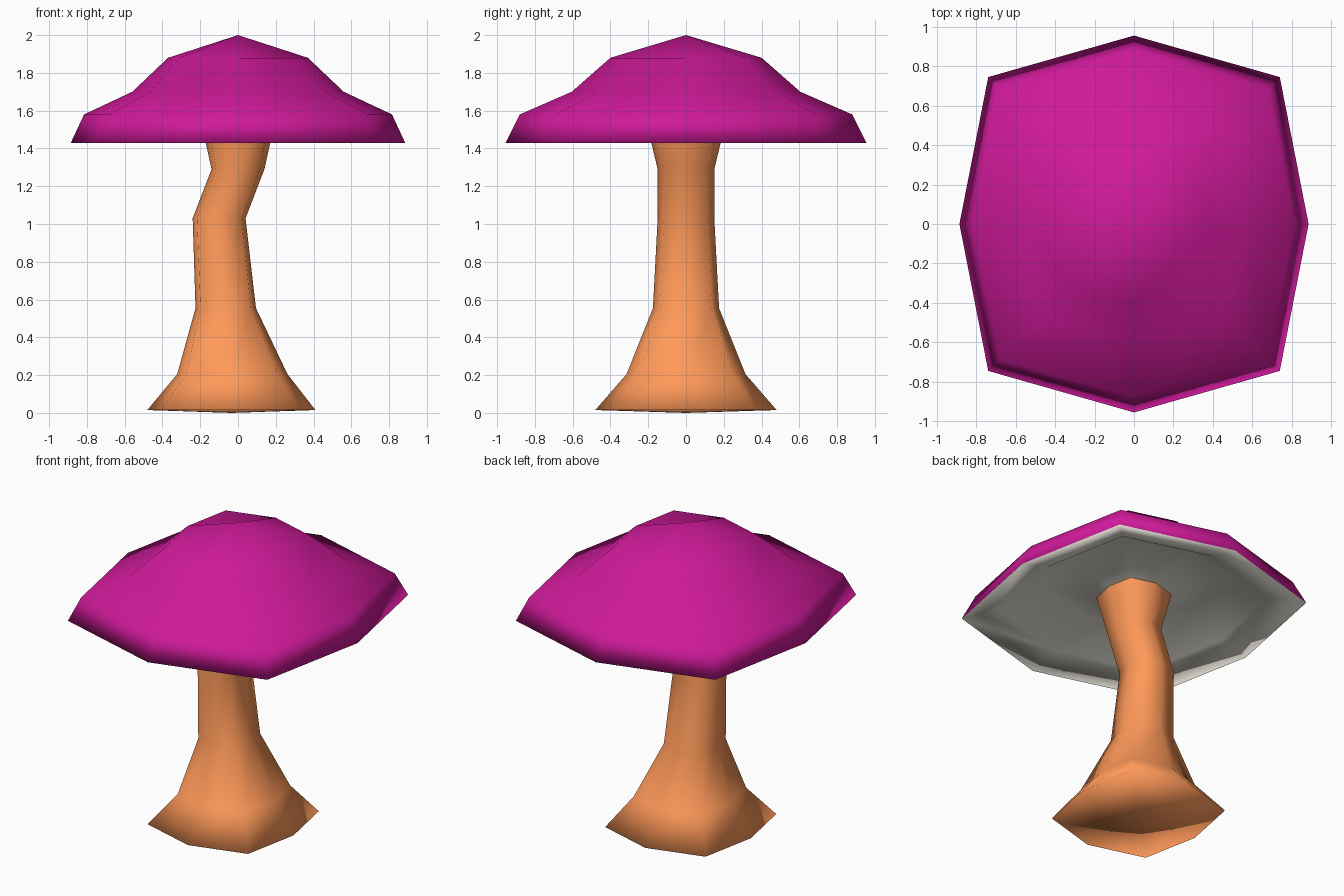
import bpy, bmesh

if "Cube" in bpy.data.objects:
    bpy.data.objects.remove(bpy.data.objects["Cube"])

# Eight-sided ring directions: axis points plus pulled-in diagonal points
DX, DY = 0.835, 0.78
RING = [(1, 0), (DX, DY), (0, 1), (-DX, DY), (-1, 0), (-DX, -DY), (0, -1), (DX, -DY)]


def material(name, rgb):
    m = bpy.data.materials.new(name)
    m.diffuse_color = (*rgb, 1)
    m.use_nodes = True
    m.node_tree.nodes["Principled BSDF"].inputs["Base Color"].default_value = m.diffuse_color
    return m


def loft(bm, rings):
    """Skin a list of (centre_x, radius_x, radius_y, z) octagons."""
    loops = [[bm.verts.new((cx + rx * u, ry * v, z)) for u, v in RING]
             for cx, rx, ry, z in rings]
    bands = []
    for a, b in zip(loops, loops[1:]):
        bands.append([bm.faces.new((a[i], a[(i + 1) % 8], b[(i + 1) % 8], b[i]))
                      for i in range(8)])
    return loops, bands


def finish(bm, name, mats):
    for f in bm.faces:
        f.smooth = True
    me = bpy.data.meshes.new(name)
    bm.to_mesh(me)
    bm.free()
    for m in mats:
        me.materials.append(m)
    ob = bpy.data.objects.new(name, me)
    bpy.context.collection.objects.link(ob)
    return ob


# Stem: flared foot, bent neck, widening into the cap
bm = bmesh.new()
loops, _ = loft(bm, [
    (-0.035, 0.445, 0.48, 0.015),
    (-0.03, 0.292, 0.315, 0.205),
    (-0.065, 0.16, 0.175, 0.555),
    (-0.10, 0.14, 0.15, 1.03),
    (0.0, 0.14, 0.15, 1.29),
    (0.0, 0.195, 0.21, 1.54),
])
foot = bm.verts.new((-0.035, 0, 0))
for i in range(8):
    bm.faces.new((foot, loops[0][(i + 1) % 8], loops[0][i]))
finish(bm, "stem", [material("stem_orange", (1.0, 0.32, 0.10))])

# Cap: hollowed pale underside dipping to the stem, sloping rim and stepped dome
bm = bmesh.new()
loops, bands = loft(bm, [
    (0, 0.19, 0.205, 1.53),
    (0, 0.46, 0.50, 1.62),
    (0, 0.69, 0.745, 1.48),
    (0, 0.885, 0.955, 1.43),
    (0, 0.815, 0.88, 1.58),
    (0, 0.56, 0.605, 1.70),
    (0, 0.37, 0.40, 1.88),
])
for band in bands[:3]:
    for f in band:
        f.material_index = 1

# Crown: four quadrants, opposite pairs folded the same way
apex = bm.verts.new((0, 0, 2.0))
top = loops[-1]
for i in range(0, 8, 2):
    a, d, b = top[i], top[i + 1], top[(i + 2) % 8]
    if i in (0, 4):
        bm.faces.new((apex, a, d))
        bm.faces.new((apex, d, b))
    else:
        bm.faces.new((apex, a, b))
        bm.faces.new((a, d, b))
finish(bm, "cap", [material("cap_magenta", (0.62, 0.01, 0.32)),
                   material("underside_pale", (0.85, 0.82, 0.73))])
